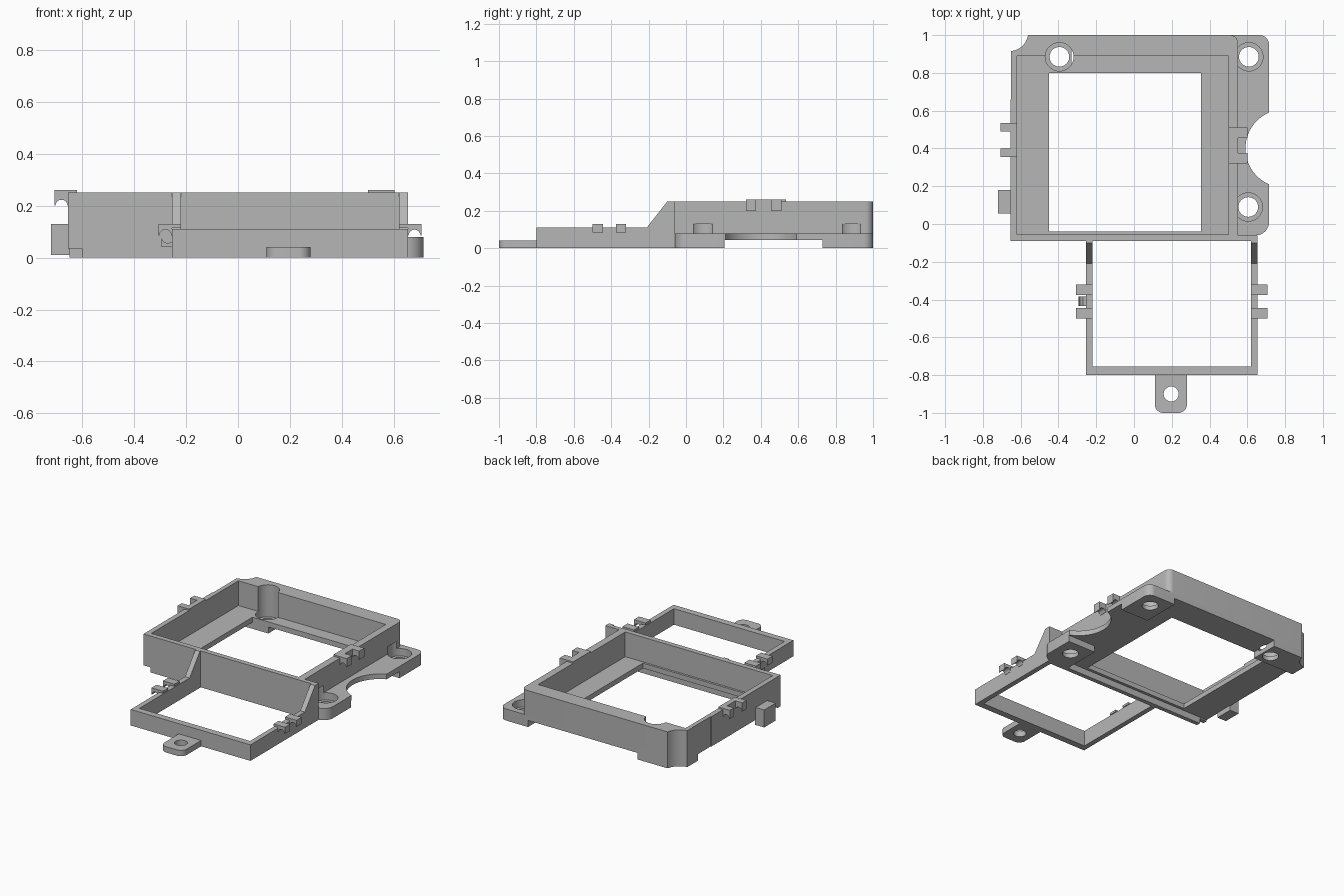
import bpy, bmesh, math
from mathutils import Vector

cube = bpy.data.objects.get("Cube")
if cube:
    bpy.data.objects.remove(cube, do_unlink=True)

grey = bpy.data.materials.new("matte grey")
grey.use_nodes = True
GREY = (0.47, 0.47, 0.47, 1.0)
grey.diffuse_color = GREY
grey.node_tree.nodes["Principled BSDF"].inputs["Base Color"].default_value = GREY


def prism(name, pts, lo, hi, axis="z"):
    """Extrude a 2D outline from lo to hi along an axis."""
    place = {"z": lambda a, b, c: (a, b, c),
             "y": lambda a, b, c: (a, c, b),
             "x": lambda a, b, c: (c, a, b)}[axis]
    bm = bmesh.new()
    face = bm.faces.new([bm.verts.new(place(a, b, lo)) for a, b in pts])
    side = bmesh.ops.extrude_face_region(bm, geom=[face])
    step = Vector(place(0, 0, hi - lo))
    bmesh.ops.translate(bm, vec=step, verts=[v for v in side["geom"] if isinstance(v, bmesh.types.BMVert)])
    bmesh.ops.recalc_face_normals(bm, faces=bm.faces)
    mesh = bpy.data.meshes.new(name)
    bm.to_mesh(mesh)
    bm.free()
    mesh.materials.append(grey)
    ob = bpy.data.objects.new(name, mesh)
    bpy.context.collection.objects.link(ob)
    return ob


def rect(x0, x1, y0, y1):
    return [(x0, y0), (x1, y0), (x1, y1), (x0, y1)]


def box(name, x0, x1, y0, y1, z0, z1):
    return prism(name, rect(x0, x1, y0, y1), z0, z1)


def arc(cx, cy, r, a0, a1, n=8):
    return [(cx + r * math.cos(math.radians(a0 + (a1 - a0) * i / n)),
             cy + r * math.sin(math.radians(a0 + (a1 - a0) * i / n))) for i in range(n + 1)]


def disc(cx, cy, r, n=40):
    return arc(cx, cy, r, 0, 360, n)[:-1]


def cut(ob, cutters):
    """Subtract every cutter and bake the result."""
    for c in cutters:
        m = ob.modifiers.new("cut", "BOOLEAN")
        m.operation, m.solver, m.object = "DIFFERENCE", "EXACT", c
    dg = bpy.context.evaluated_depsgraph_get()
    mesh = bpy.data.meshes.new_from_object(ob.evaluated_get(dg))
    ob.modifiers.clear()
    ob.data = mesh


def discard(cutters):
    for c in cutters:
        bpy.data.objects.remove(c, do_unlink=True)


# Shared outline pieces: scooped back corner and rounded flange corners
scoop = arc(-0.66, 1.015, 0.1, -8, -84, 8)
scoop = [(-0.56, 1.0)] + scoop[1:-1] + [(-0.65, 0.915)]
flange_front = arc(0.645, 0.01, 0.07, -90, 0)
flange_back = arc(0.665, 0.95, 0.05, 0, 90)

# Cutters for window, screw holes, counterbores and the round bite
screws = [(-0.395, 0.885, 0.4), (0.608, 0.885, 0.13), (0.605, 0.09, 0.13)]
cutters = [prism("bite_cutter", disc(0.797, 0.40, 0.207, 64), -0.1, 0.2)]
for x, y, top in screws:
    cutters.append(prism("hole_cutter", disc(x, y, 0.052), -0.1, 0.1))
    cutters.append(prism("counterbore_cutter", disc(x, y, 0.075), 0.03, top))
window = box("window_cutter", -0.45, 0.355, -0.04, 0.80, -0.1, 0.2)
cavity = box("cavity_cutter", -0.62, 0.50, -0.055, 0.89, 0.0, 0.4)

# Base plate with side flange
plate = prism("base_plate", [(-0.655, -0.06)] + flange_front + flange_back + scoop
              + [(-0.65, 0.66), (-0.655, 0.66)], 0.045, 0.08)
cut(plate, cutters + [window])

# Tall wall ring around the tray
walls = prism("tray_walls", [(-0.655, -0.06), (0.55, -0.06), (0.55, 0.96)]
              + arc(0.51, 0.96, 0.04, 0, 90, 6)[1:] + scoop
              + [(-0.65, 0.66), (-0.655, 0.66)], 0.08, 0.25)
# Ring is open at the front edge, where the front wall closes it
cut(walls, cutters + [cavity])

# Feet under the screw holes
feet = [
    prism("back_right_foot", [(-0.65, 0.80), (-0.33, 0.80), (-0.33, 1.0)] + scoop, 0, 0.045),
    prism("back_left_foot", [(0.50, 0.73), (0.715, 0.73)] + flange_back + [(0.50, 1.0)], 0, 0.045),
    prism("front_left_foot", [(0.50, -0.06)] + flange_front + [(0.715, 0.205), (0.50, 0.205)], 0, 0.045),
]
for foot in feet:
    cut(foot, cutters)
discard(cutters + [window, cavity])

# Front wall, its lower lip stopping short of the right corner
prism("front_wall", [(-0.655, 0.035), (-0.60, 0.035), (-0.60, 0), (0.655, 0),
                     (0.655, 0.25), (-0.655, 0.25)], -0.09, -0.06, "y")

# Front frame: two sloped side rails and a cross rail
rail = [(-0.80, 0), (-0.09, 0), (-0.09, 0.25), (-0.10, 0.25), (-0.21, 0.11), (-0.80, 0.11)]
prism("frame_right_rail", rail, -0.255, -0.22, "x")
prism("frame_left_rail", rail, 0.62, 0.655, "x")
box("frame_cross_rail", -0.22, 0.62, -0.80, -0.755, 0, 0.11)

# Rounded mounting tab with a hole
tab = prism("mounting_tab", [(0.28, -0.80), (0.11, -0.80)] + arc(0.155, -0.955, 0.045, 180, 270)
            + arc(0.235, -0.955, 0.045, 270, 360), 0, 0.04)
hole = prism("tab_hole_cutter", disc(0.197, -0.90, 0.04), -0.1, 0.1)
cut(tab, [hole])
discard([hole])


def hook(name, root, face, side, z0, z1, y0, y1):
    """Clip finger with a round channel beneath, reaching out from a wall."""
    tip = face + side * 0.052
    channel = [(face + side * (0.025 + 0.023 * math.cos(t)), z0 + 0.023 * math.sin(t))
               for t in [math.pi * i / 10 for i in range(11)]]
    top_in = z1 - 0.015
    prism(name, [(tip, z0)] + channel + [(face, z0), (face, top_in), (root, top_in),
          (root, z1), (tip, z1)], y0, y1, "y")


# Wire clips on the tray walls
for i, (a, b) in enumerate([(0.355, 0.40), (0.49, 0.535)]):
    hook(f"tray_right_hook_{i + 1}", -0.62, -0.655, -1, 0.20, 0.26, a, b)
box("tray_right_clip_base", -0.655, -0.62, 0.40, 0.49, 0.24, 0.26)
for i, (a, b) in enumerate([(0.32, 0.375), (0.455, 0.51)]):
    hook(f"tray_left_hook_{i + 1}", 0.50, 0.55, 1, 0.20, 0.26, a, b)
box("tray_left_clip_base", 0.50, 0.55, 0.375, 0.455, 0.24, 0.26)

# Wire clips on the front frame
for i, (a, b) in enumerate([(-0.50, -0.445), (-0.375, -0.32)]):
    hook(f"frame_right_hook_{i + 1}", -0.22, -0.255, -1, 0.085, 0.13, a, b)
    hook(f"frame_left_hook_{i + 1}", 0.62, 0.655, 1, 0.085, 0.13, a, b)
prism("frame_right_lower_hook", [(-0.255, 0.04), (-0.295, 0.04), (-0.295, 0.075),
      (-0.285, 0.06), (-0.27, 0.055), (-0.255, 0.06)], -0.435, -0.385, "y")

# Side block on the right wall
box("side_block", -0.72, -0.65, 0.055, 0.18, 0.01, 0.13)

# Smooth round faces, keep hard edges
bpy.ops.object.select_all(action="DESELECT")
for ob in bpy.context.scene.objects:
    if ob.type == "MESH":
        ob.select_set(True)
        bpy.context.view_layer.objects.active = ob
bpy.ops.object.shade_smooth_by_angle(angle=math.radians(30))
